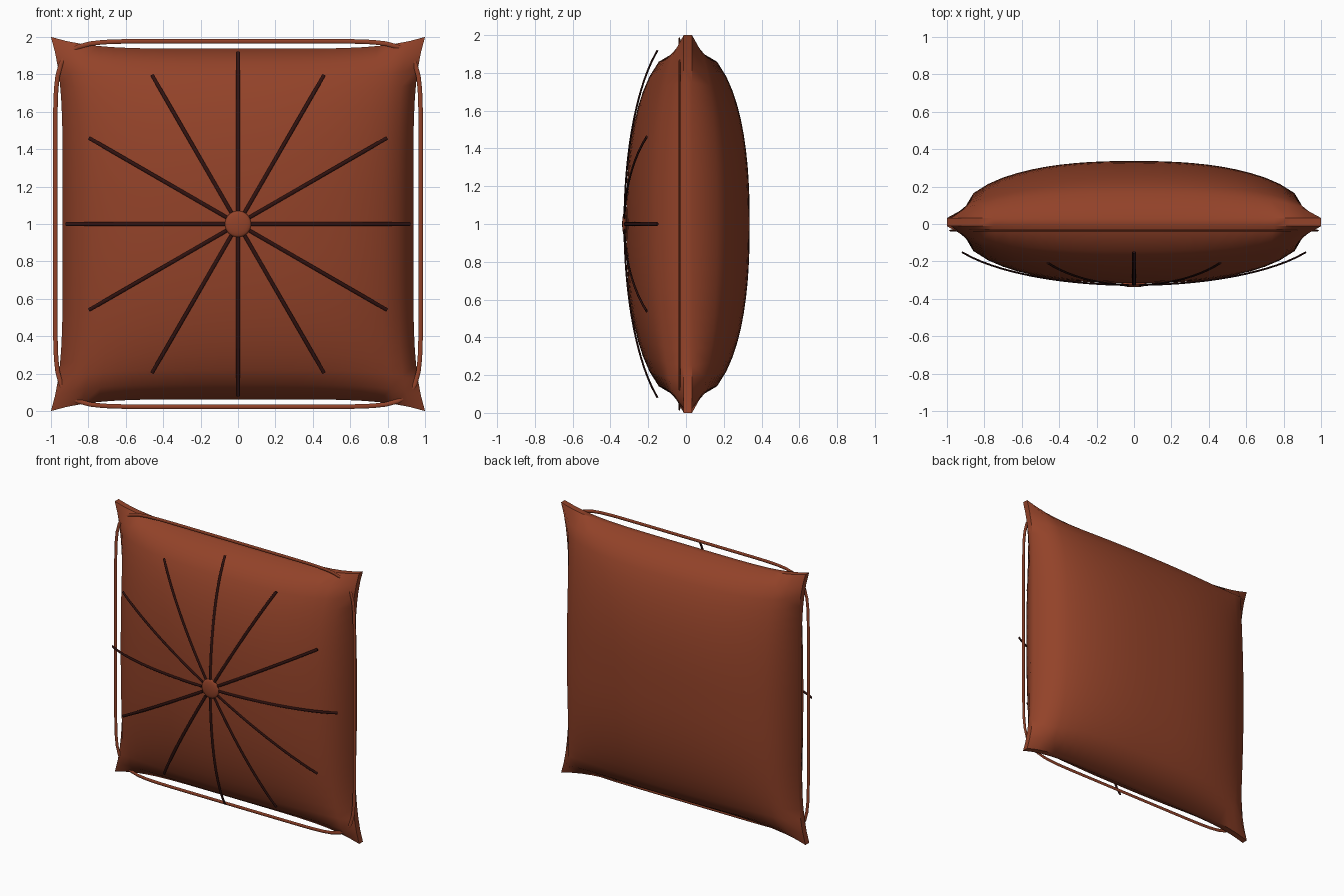
import bpy, bmesh, math
from mathutils import Vector

cube = bpy.data.objects.get("Cube")
if cube:
    bpy.data.objects.remove(cube, do_unlink=True)


def material(name, rgb):
    m = bpy.data.materials.new(name)
    m.use_nodes = True
    m.diffuse_color = (*rgb, 1)
    bsdf = m.node_tree.nodes["Principled BSDF"]
    bsdf.inputs["Base Color"].default_value = (*rgb, 1)
    bsdf.inputs["Roughness"].default_value = 0.8
    return m


LEATHER = material("rust brown fabric", (0.29, 0.055, 0.022))
THREAD = material("dark brown thread", (0.03, 0.006, 0.005))


def finish(bm, name, mat):
    bmesh.ops.recalc_face_normals(bm, faces=bm.faces)
    mesh = bpy.data.meshes.new(name)
    bm.to_mesh(mesh)
    bm.free()
    mesh.materials.append(mat)
    obj = bpy.data.objects.new(name, mesh)
    bpy.context.collection.objects.link(obj)
    bpy.ops.object.select_all(action="DESELECT")
    obj.select_set(True)
    bpy.context.view_layer.objects.active = obj
    bpy.ops.object.shade_smooth_by_angle(angle=math.radians(40))
    return obj


def sweep(points, name, mat, width, thick, closed=False, sides=8):
    """Flattened cord along a path; width lies across the cushion face."""
    bm = bmesh.new()
    rings, n = [], len(points)
    for i, p in enumerate(points):
        a = points[i - 1] if closed or i > 0 else p
        b = points[(i + 1) % n] if closed or i < n - 1 else p
        tangent = (b - a).normalized()
        side = tangent.cross(Vector((0, 1, 0))).normalized()
        out = side.cross(tangent)
        angles = [math.tau * k / sides for k in range(sides)]
        rings.append([bm.verts.new(p + side * width * math.cos(t) + out * thick * math.sin(t))
                      for t in angles])
    for i in range(n if closed else n - 1):
        r, s = rings[i], rings[(i + 1) % n]
        for k in range(sides):
            j = (k + 1) % sides
            bm.faces.new((r[k], r[j], s[j], s[k]))
    if not closed:
        bm.faces.new(rings[0])
        bm.faces.new(rings[-1])
    return finish(bm, name, mat)


# Cushion body: two puffed panels with pinched sides, joined by a narrow rim
def bulge(t):
    return math.sqrt(max(0, 1 - abs(t) ** 2.4))


def pinch(t):
    return 1 - 0.063 * (1 - abs(t) ** 5)


bm = bmesh.new()
for face in (-1, 1):
    panel = bmesh.ops.create_grid(bm, x_segments=24, y_segments=24, size=1)["verts"]
    for v in panel:
        u, w = v.co.x, v.co.y
        depth = 0.022 + 0.305 * bulge(u) * bulge(w)
        v.co = (u * pinch(w), 0.01 + face * depth, 1 + w * pinch(u))
bmesh.ops.bridge_loops(bm, edges=[e for e in bm.edges if e.is_boundary])
finish(bm, "cushion_body", LEATHER)

# Piping: rounded square cord around the front edge
outline = []
for i in range(128):
    a = math.tau * i / 128
    c, s = math.cos(a), math.sin(a)
    r = 0.977 / (abs(c) ** 10 + abs(s) ** 10) ** 0.1
    outline.append(Vector((r * c, -0.035, 1 + r * s)))
sweep(outline, "edge_piping", LEATHER, 0.012, 0.005, closed=True)

# Radial stitched seams arching over the front
for k in range(12):
    a = math.tau * k / 12
    c, s = math.cos(a), math.sin(a)
    path = []
    for i in range(17):
        r = 0.07 + 0.85 * i / 16
        m = r * max(abs(c), abs(s))
        path.append(Vector((r * c, -0.326 * math.sqrt(1 - 0.93 * m * m), 1 + r * s)))
    sweep(path, f"radial_seam_{k + 1}", THREAD, 0.01, 0.005)

# Centre button
bm = bmesh.new()
bmesh.ops.create_uvsphere(bm, u_segments=24, v_segments=12, radius=1)
for v in bm.verts:
    v.co = (v.co.x * 0.07, -0.322 + v.co.z * 0.016, 1 + v.co.y * 0.07)
finish(bm, "centre_button", LEATHER)
